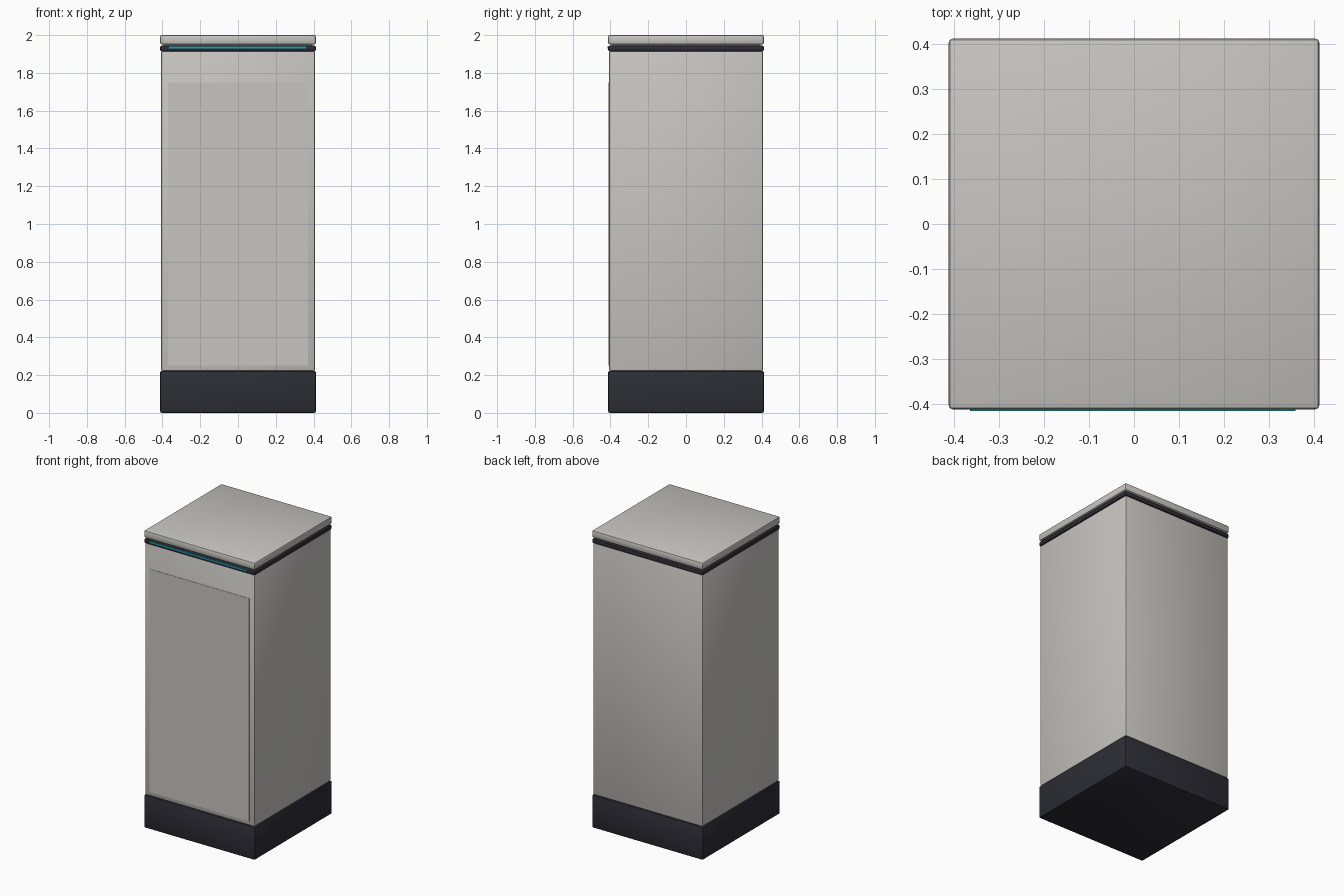
import bpy

if "Cube" in bpy.data.objects:
    bpy.data.objects.remove(bpy.data.objects["Cube"])


def material(name, rgb):
    m = bpy.data.materials.new(name)
    m.diffuse_color = (*rgb, 1.0)
    m.use_nodes = True
    m.node_tree.nodes["Principled BSDF"].inputs["Base Color"].default_value = m.diffuse_color
    return m


GREY = material("warm light grey", (0.57, 0.56, 0.53))
DARK = material("dark charcoal", (0.026, 0.026, 0.036))
CYAN = material("cyan light", (0.015, 0.33, 0.46))


def box(name, x, y, z, mat, bevel=0.0, segments=2):
    """Bevelled box from (min, max) ranges on each axis."""
    mid = [(a + b) / 2 for a, b in (x, y, z)]
    bpy.ops.mesh.primitive_cube_add(size=1, location=mid)
    ob = bpy.context.object
    ob.name = name
    ob.scale = [b - a for a, b in (x, y, z)]
    bpy.ops.object.transform_apply(location=False, rotation=False, scale=True)
    ob.data.materials.append(mat)
    if bevel:
        mod = ob.modifiers.new("edge", 'BEVEL')
        mod.width = bevel
        mod.segments = segments
        bpy.ops.object.modifier_apply(modifier=mod.name)
        bpy.ops.object.shade_smooth_by_angle(angle=0.7)
    return ob


def square(name, half, z, mat, bevel=0.0):
    return box(name, (-half, half), (-half, half), z, mat, bevel)


# Plinth, cabinet body and lid stacked up the middle
square("plinth", 0.413, (0.0, 0.222), DARK, 0.01)
square("cabinet_body", 0.408, (0.222, 1.916), GREY, 0.01)
square("trim_band", 0.413, (1.914, 1.944), DARK, 0.01)
square("lid_neck", 0.395, (1.94, 1.96), GREY)
square("lid", 0.413, (1.951, 2.0), GREY, 0.01)

# Nearly flush front door panel
box("door_panel", (-0.37, 0.37), (-0.41, -0.40), (0.25, 1.75), GREY)

# Thin light strip set in the front of the band
box("light_strip", (-0.365, 0.36), (-0.416, -0.408), (1.930, 1.940), CYAN)
